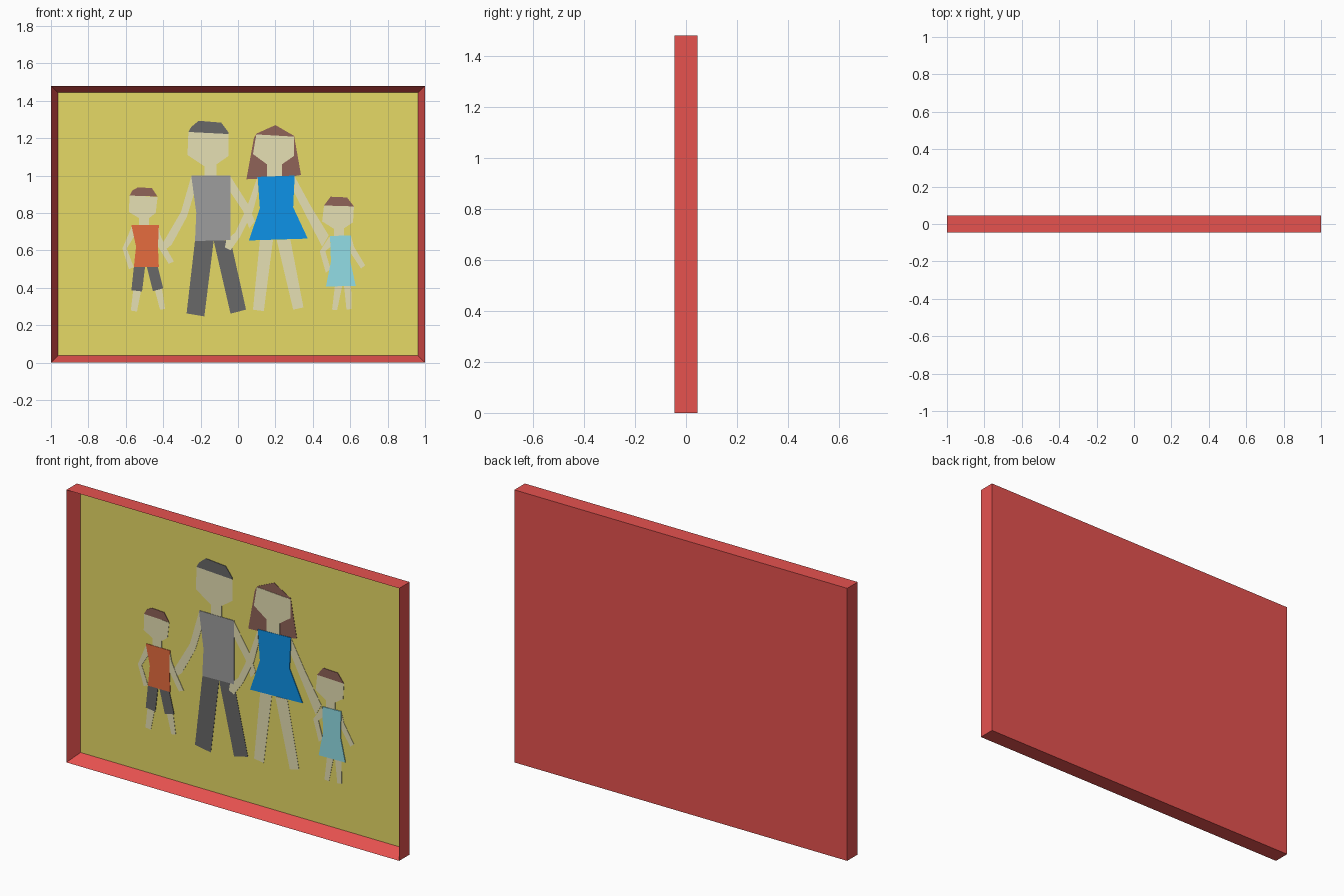
import bpy, bmesh

if "Cube" in bpy.data.objects:
    bpy.data.objects.remove(bpy.data.objects["Cube"])


def material(name, r, g, b):
    """Flat colour from sRGB 0-255 values."""
    def lin(c):
        c /= 255
        return c / 12.92 if c <= 0.04045 else ((c + 0.055) / 1.055) ** 2.4
    m = bpy.data.materials.new(name)
    m.diffuse_color = (lin(r), lin(g), lin(b), 1)
    m.use_nodes = True
    m.node_tree.nodes["Principled BSDF"].inputs["Base Color"].default_value = m.diffuse_color
    return m


RED = material("frame_red", 230, 82, 79)
YELLOW = material("backing_yellow", 230, 218, 102)
SKIN = material("skin_cream", 230, 224, 180)
BROWN = material("hair_brown", 144, 99, 88)
DARK = material("dark_grey", 104, 104, 104)
GREY = material("shirt_grey", 158, 158, 158)
BLUE = material("dress_blue", 14, 147, 232)
ORANGE = material("shirt_orange", 230, 108, 63)
CYAN = material("dress_light_blue", 146, 222, 230)

W, H, D = 2.0, 1.48, 0.09      # frame size
RIM, RECESS = 0.052, 0.07      # border width, depth of the picture
PANEL_Y = -D / 2 + RECESS


def finish(bm, name, *mats):
    bmesh.ops.recalc_face_normals(bm, faces=bm.faces)
    me = bpy.data.meshes.new(name)
    bm.to_mesh(me)
    bm.free()
    for m in mats:
        me.materials.append(m)
    ob = bpy.data.objects.new(name, me)
    bpy.context.collection.objects.link(ob)
    return ob


def plate(name, mat, layer, *pts):
    """Thin cut-out on the backing; pts are (x, z) in hundredths of a unit."""
    bm = bmesh.new()
    face = bm.faces.new([bm.verts.new((x / 100, PANEL_Y, z / 100)) for x, z in pts])
    new = bmesh.ops.extrude_face_region(bm, geom=[face])["geom"]
    bmesh.ops.translate(bm, vec=(0, -0.0015 * layer, 0),
                        verts=[v for v in new if isinstance(v, bmesh.types.BMVert)])
    finish(bm, name, mat)


# Frame: a box whose front is inset and pushed back to hold the picture
bm = bmesh.new()
bmesh.ops.create_cube(bm, size=1)
for v in bm.verts:
    v.co = (v.co.x * W, v.co.y * D, (v.co.z + 0.5) * H)
bm.normal_update()
front = min(bm.faces, key=lambda f: f.calc_center_median().y)
bmesh.ops.inset_region(bm, faces=[front], thickness=RIM)
bmesh.ops.translate(bm, vec=(0, RECESS, 0), verts=front.verts)
front.material_index = 1
finish(bm, "picture_frame", RED, YELLOW)

# Father
plate("father_head", SKIN, 1, (-26.5, 123.5), (-5, 122.5), (-5, 110.5), (-11.5, 106),
      (-11.5, 99.5), (-18, 99.5), (-18, 105), (-27, 111))
plate("father_hair", DARK, 2, (-26.5, 123.3), (-25, 126), (-21, 129.3), (-9, 128.3),
      (-5, 123), (-5, 122.2))
plate("father_shirt", GREY, 2, (-25, 100), (-4, 100), (-4, 65.5), (-23, 65), (-22.3, 80))
plate("father_left_trouser", DARK, 1, (-23, 65.2), (-13, 65.2), (-18, 24.7), (-27.5, 26.3))
plate("father_right_trouser", DARK, 1, (-13, 65.2), (-4, 65.5), (4.3, 28.3), (-4, 26.2))
plate("father_left_arm", SKIN, 1, (-25, 99.5), (-23, 92), (-27.3, 78), (-35.5, 63),
      (-38, 61), (-40.5, 63.5), (-37.5, 68.5), (-30.5, 80.5))
plate("father_right_arm", SKIN, 1, (-4, 99.5), (5.8, 84), (9, 75.5), (6, 71.8),
      (2.7, 81), (-4, 91))

# Mother
plate("mother_hair", BROWN, 1, (4.5, 98), (8.5, 120), (10, 122.5), (20, 127), (30, 121.2),
      (33.7, 100.3), (25, 98.8))
plate("mother_head", SKIN, 2, (9.8, 122), (30, 120.8), (30, 110.5), (23.5, 106),
      (23.5, 99.5), (15.5, 99.5), (15.5, 106), (8, 111.5))
plate("mother_dress", BLUE, 3, (10.5, 99.3), (30.3, 100), (29.5, 83), (37.3, 66.3),
      (5.8, 65.3), (11.7, 82.5))
plate("mother_left_leg", SKIN, 1, (11.7, 65.5), (18.7, 65.5), (13.8, 27.5), (8, 28.3))
plate("mother_right_leg", SKIN, 1, (20.7, 65.5), (28, 65.8), (35, 29.5), (29.5, 28.3))
plate("mother_left_arm", SKIN, 2, (10.3, 99), (10.8, 91.5), (8, 81), (1.3, 67.5),
      (-4, 60), (-7, 61.5), (-6.3, 65.5), (-1.5, 69.5), (4.8, 83))
plate("mother_right_arm", SKIN, 1, (30.3, 99.5), (39, 83.5), (48.5, 68), (45, 62),
      (37.5, 76.5), (30, 91))

# Son
plate("son_head", SKIN, 1, (-58, 89.5), (-43, 88.5), (-44, 80), (-47.5, 77.3),
      (-47.5, 73), (-53, 73), (-53, 77.3), (-58.3, 80.5))
plate("son_hair", BROWN, 2, (-58, 89.3), (-56.5, 92), (-53.5, 93.7), (-46, 93.3),
      (-43, 88.8))
plate("son_shirt", ORANGE, 2, (-57, 73.5), (-42.3, 73.5), (-42.8, 62), (-42.3, 51),
      (-55.7, 51), (-54.5, 62))
plate("son_left_short", DARK, 2, (-55.7, 51), (-49.7, 51), (-51.3, 38), (-57, 38.7))
plate("son_right_short", DARK, 2, (-48.7, 51), (-42.8, 51), (-40, 39.7), (-45.5, 38.2))
plate("son_left_leg", SKIN, 1, (-56, 39), (-51.7, 39), (-54, 27.3), (-57.3, 27.8))
plate("son_right_leg", SKIN, 1, (-44.5, 39), (-40.7, 40), (-39, 28.7), (-41.7, 28.3))
plate("son_left_arm", SKIN, 1, (-56.7, 73), (-55.5, 67.5), (-59.5, 61), (-55.7, 51),
      (-58.3, 50), (-61.8, 61))
plate("son_right_arm", SKIN, 2, (-42.5, 73), (-41.5, 68), (-38.5, 61.5), (-34.3, 54),
      (-37, 52.8), (-42.8, 62))

# Daughter
plate("daughter_head", SKIN, 1, (46, 84), (62, 83.5), (61.5, 75), (56.7, 71.8),
      (56.7, 67.5), (51.3, 67.5), (51.3, 71.5), (45, 75.5))
plate("daughter_hair", BROWN, 2, (46, 84), (49.5, 88.7), (58.3, 88.3), (62, 83.5))
plate("daughter_dress", CYAN, 3, (49.2, 67.7), (60.5, 68), (60, 54.3), (63, 41),
      (47, 40.7), (49.7, 54))
plate("daughter_left_leg", SKIN, 1, (51.8, 41), (55.7, 41), (53, 28), (50.3, 28.3))
plate("daughter_right_leg", SKIN, 1, (56.7, 41), (60.5, 41), (60.7, 28.7), (58, 28.3))
plate("daughter_left_arm", SKIN, 2, (49, 67.5), (49.5, 62), (46.7, 59.5), (49.5, 50),
      (47, 48), (43.7, 59.5))
plate("daughter_right_arm", SKIN, 1, (60.5, 67.5), (62, 62), (68, 52), (65.8, 50.3),
      (60.3, 58.5))
